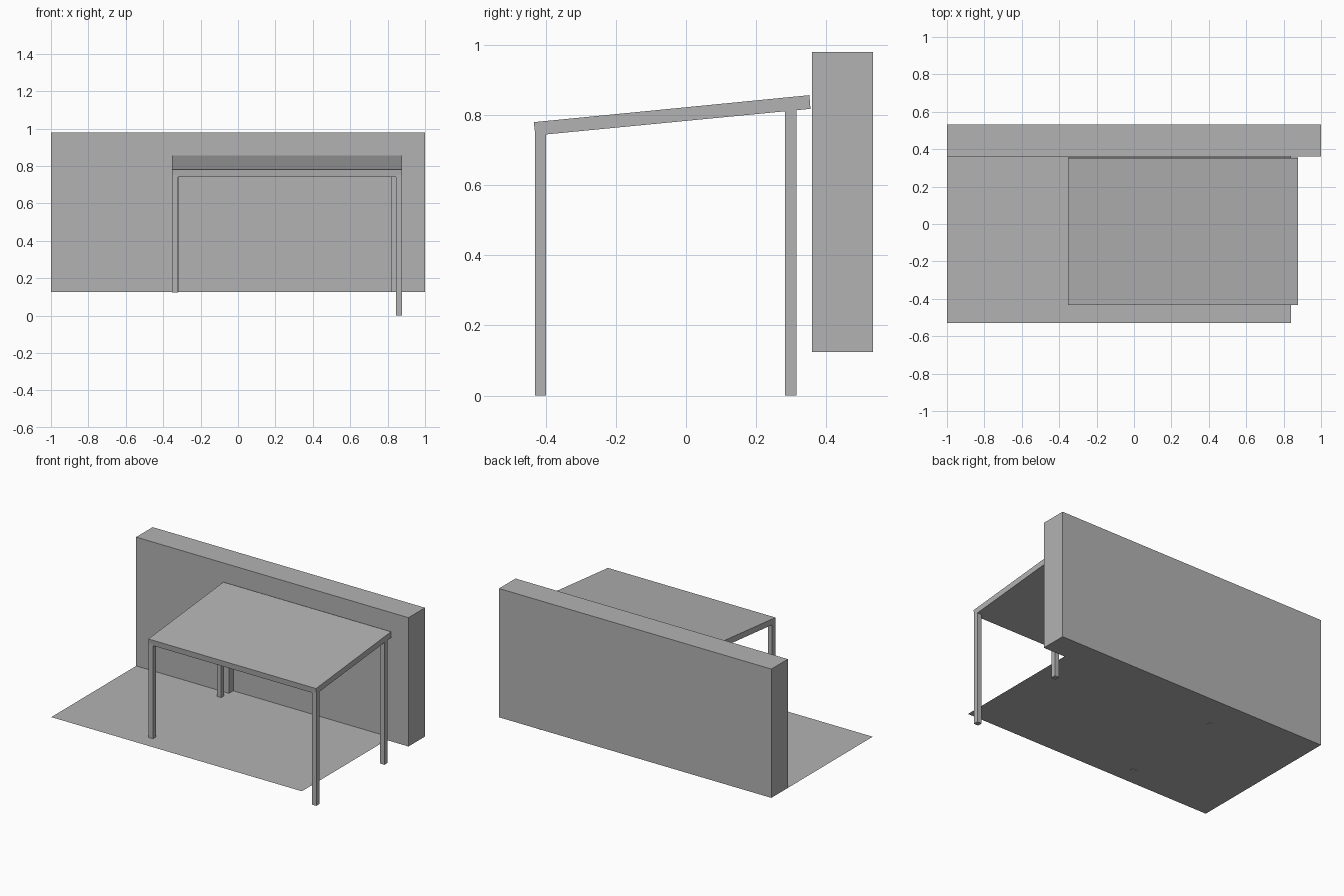
import bpy, bmesh
from mathutils import Vector

cube = bpy.data.objects.get("Cube")
if cube:
    bpy.data.objects.remove(cube, do_unlink=True)

GREY = (0.45, 0.45, 0.45, 1)
grey = bpy.data.materials.new("plain_grey")
grey.use_nodes = True
grey.diffuse_color = GREY
grey.node_tree.nodes["Principled BSDF"].inputs["Base Color"].default_value = GREY

FLOOR = 0.125


def finish(name, bm):
    bmesh.ops.recalc_face_normals(bm, faces=bm.faces)
    mesh = bpy.data.meshes.new(name)
    bm.to_mesh(mesh)
    bm.free()
    mesh.materials.append(grey)
    obj = bpy.data.objects.new(name, mesh)
    bpy.context.scene.collection.objects.link(obj)
    return obj


def side_prism(x0, x1, profile):
    """Extrude a (y, z) profile along x."""
    bm = bmesh.new()
    face = bm.faces.new([bm.verts.new((x0, y, z)) for y, z in profile])
    out = bmesh.ops.extrude_face_region(bm, geom=[face])
    verts = [v for v in out["geom"] if isinstance(v, bmesh.types.BMVert)]
    bmesh.ops.translate(bm, vec=(x1 - x0, 0, 0), verts=verts)
    return bm


def box(x0, x1, y0, y1, z0, z1):
    return side_prism(x0, x1, [(y0, z0), (y1, z0), (y1, z1), (y0, z1)])


# Ground sheet, running a little under the wall
bm = bmesh.new()
bm.faces.new([bm.verts.new((x, y, FLOOR)) for x, y in
              [(-1, -0.53), (0.84, -0.53), (0.84, 0.47), (-1, 0.47)]])
ground = finish("ground_sheet", bm)
if ground.data.polygons[0].normal.z < 0:
    ground.data.flip_normals()

# Wall with a wide shallow recess behind the canopy
LEFT, RIGHT, HEAD, DEPTH = -0.318, 0.822, 0.8, 0.045
bm = box(-1, 1, 0.36, 0.533, FLOOR, 0.98)
for point, normal in (((LEFT, 0, 0), (1, 0, 0)), ((RIGHT, 0, 0), (1, 0, 0)),
                      ((0, 0, HEAD), (0, 0, 1))):
    geom = bm.verts[:] + bm.edges[:] + bm.faces[:]
    bmesh.ops.bisect_plane(bm, geom=geom, plane_co=point, plane_no=normal)
bm.normal_update()
front = [f for f in bm.faces
         if abs(f.normal.y) > 0.9 and f.calc_center_median().y < 0.4
         and LEFT < f.calc_center_median().x < RIGHT
         and f.calc_center_median().z < HEAD]
out = bmesh.ops.extrude_face_region(bm, geom=front)
verts = [v for v in out["geom"] if isinstance(v, bmesh.types.BMVert)]
bmesh.ops.translate(bm, vec=Vector((0, DEPTH, 0)), verts=verts)
bmesh.ops.delete(bm, geom=[f for f in front if f.is_valid], context="FACES_ONLY")
finish("wall", bm)

# Sloping canopy roof
roof = [(-0.43, 0.742), (0.355, 0.818), (0.352, 0.857), (-0.434, 0.78)]
finish("canopy_roof", side_prism(-0.354, 0.877, roof))

# Posts: one pair stands on the sheet, the other goes below its edge
for side, x, foot in (("right", -0.354, FLOOR - 0.001), ("left", 0.845, 0)):
    for end, y, top in (("front", -0.431, 0.745), ("back", 0.283, 0.813)):
        finish(f"{end}_{side}_post", box(x, x + 0.032, y, y + 0.032, foot, top + 0.01))
